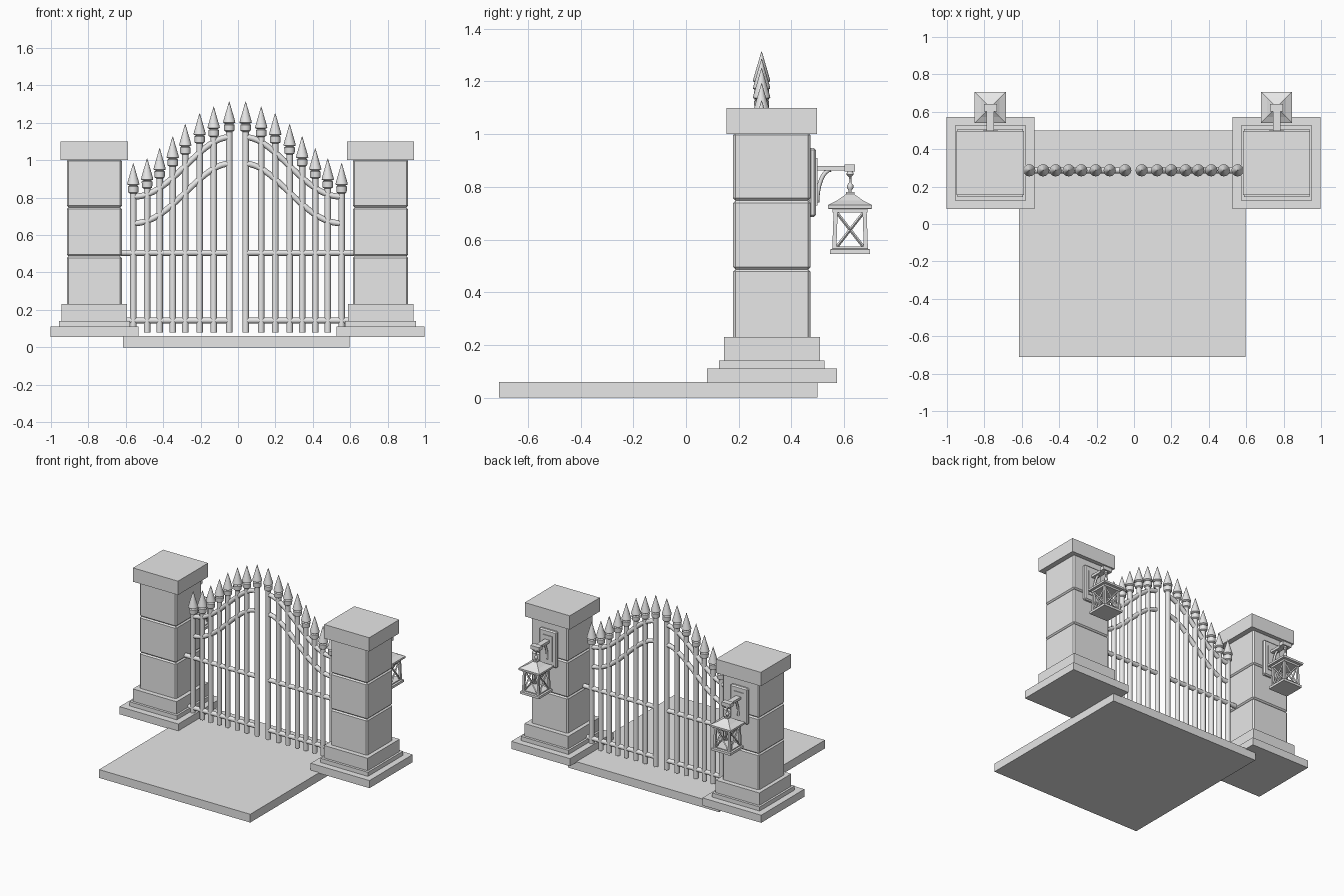
import bpy, bmesh, math
from mathutils import Vector, Matrix

cube = bpy.data.objects.get("Cube")
if cube:
    bpy.data.objects.remove(cube, do_unlink=True)

grey = bpy.data.materials.new("plain_grey")
grey.use_nodes = True
grey.diffuse_color = (0.8, 0.8, 0.8, 1)
grey.node_tree.nodes["Principled BSDF"].inputs["Base Color"].default_value = (0.8, 0.8, 0.8, 1)

MID = -0.003       # centre line between the pillars
PILLAR_X, PILLAR_Y = 0.765, 0.326
GATE_Y = 0.287
LAMP_Y = 0.623


def finish(name, bm, bevel=0, smooth=False):
    bmesh.ops.recalc_face_normals(bm, faces=bm.faces)
    mesh = bpy.data.meshes.new(name)
    bm.to_mesh(mesh)
    bm.free()
    mesh.materials.append(grey)
    if smooth:
        mesh.shade_smooth()
        mesh.set_sharp_from_angle(angle=math.radians(40))
    ob = bpy.data.objects.new(name, mesh)
    bpy.context.collection.objects.link(ob)
    if bevel:
        mod = ob.modifiers.new("Bevel", "BEVEL")
        mod.width, mod.segments = bevel, 1
    return ob


def add_box(bm, x, y, hx, hy, z0, z1):
    m = Matrix.Translation((x, y, (z0 + z1) / 2)) @ Matrix.Diagonal((2 * hx, 2 * hy, z1 - z0, 1))
    bmesh.ops.create_cube(bm, size=1, matrix=m)


def box(name, *dims, bevel=0):
    bm = bmesh.new()
    add_box(bm, *dims)
    return finish(name, bm, bevel)


def lathe(bm, x, y, profile, sides=12):
    """Stack rings of (radius, height); four sides give a square plan."""
    grow, turn = (math.sqrt(2), math.pi / 4) if sides == 4 else (1, 0)
    rings = []
    for r, z in profile:
        angles = [turn + math.tau * i / sides for i in range(sides)]
        rings.append([bm.verts.new((x + r * grow * math.cos(a), y + r * grow * math.sin(a), z))
                      for a in angles])
    for a, b in zip(rings, rings[1:]):
        for i in range(sides):
            j = (i + 1) % sides
            bm.faces.new((a[i], a[j], b[j], b[i]))
    bm.faces.new(rings[0][::-1])
    bm.faces.new(rings[-1])


def add_rod(bm, p, q, r, sides=10):
    p, q = Vector(p), Vector(q)
    rot = (q - p).to_track_quat('Z', 'Y').to_matrix().to_4x4()
    bmesh.ops.create_cone(bm, cap_ends=True, segments=sides, radius1=r, radius2=r,
                          depth=(q - p).length, matrix=Matrix.Translation((p + q) / 2) @ rot)


def tube(name, points, radius):
    cu = bpy.data.curves.new(name, "CURVE")
    cu.dimensions = "3D"
    cu.bevel_depth, cu.bevel_resolution, cu.use_fill_caps = radius, 2, True
    sp = cu.splines.new("POLY")
    sp.points.add(len(points) - 1)
    for pt, co in zip(sp.points, points):
        pt.co = (*co, 1)
    sp.use_smooth = True
    cu.materials.append(grey)
    ob = bpy.data.objects.new(name, cu)
    bpy.context.collection.objects.link(ob)
    bpy.ops.object.select_all(action="DESELECT")
    ob.select_set(True)
    bpy.context.view_layer.objects.active = ob
    bpy.ops.object.convert(target="MESH")


def pillar(side, cx):
    box(side + "_pillar_slab", cx, PILLAR_Y, 0.235, 0.247, 0.055, 0.11)
    box(side + "_pillar_step", cx, PILLAR_Y, 0.19, 0.2, 0.11, 0.14)
    box(side + "_pillar_plinth", cx, PILLAR_Y, 0.175, 0.182, 0.14, 0.23)
    for i, (z0, z1) in enumerate([(0.22, 0.487), (0.487, 0.748), (0.748, 1.005)]):
        box(f"{side}_pillar_block_{i + 1}", cx, PILLAR_Y, 0.147, 0.147, z0, z1, bevel=0.009)
    box(side + "_pillar_cap", cx, PILLAR_Y, 0.18, 0.172, 1.0, 1.1)


def lantern(side, cx):
    # Wall plate, arm and curved brace
    box(side + "_lantern_plate", cx, 0.48, 0.07, 0.014, 0.686, 0.947, bevel=0.008)
    box(side + "_lantern_inner_plate", cx, 0.49, 0.04, 0.009, 0.73, 0.91)
    box(side + "_lantern_arm", cx, 0.565, 0.02, 0.075, 0.862, 0.88)
    box(side + "_lantern_arm_end", cx, 0.622, 0.035, 0.02, 0.858, 0.885)
    arc = [math.pi / 2 * i / 8 for i in range(9)]
    tube(side + "_lantern_brace",
         [(cx, 0.55 - 0.052 * math.cos(a), 0.74 + 0.125 * math.sin(a)) for a in arc], 0.008)

    # Hanging hook and links
    bm = bmesh.new()
    lathe(bm, cx, LAMP_Y, [(0.006, 0.865), (0.013, 0.853), (0.013, 0.846), (0.005, 0.838),
                           (0.005, 0.815), (0.012, 0.806), (0.012, 0.795), (0.006, 0.787),
                           (0.006, 0.77)], 8)
    finish(side + "_lantern_hook", bm, smooth=True)

    # Roof with concave slopes and a small top block
    bm = bmesh.new()
    lathe(bm, cx, LAMP_Y, [(0.066, 0.702), (0.066, 0.715), (0.083, 0.717), (0.084, 0.731),
                           (0.05, 0.748), (0.03, 0.762), (0.016, 0.772), (0.016, 0.78)], 4)
    finish(side + "_lantern_roof", bm)

    # Tapered posts and crossed bars on all four faces
    bm = bmesh.new()
    top, low, zt, zb = 0.055, 0.06, 0.708, 0.56
    for k in range(4):
        turn = Matrix.Rotation(k * math.pi / 2, 3, 'Z')
        at = lambda x, y, z: turn @ Vector((x, y, z)) + Vector((cx, LAMP_Y, 0))
        add_rod(bm, at(low, low, zb), at(top, top, zt), 0.011, 4)
        add_rod(bm, at(-low, low, zb), at(top, top, zt), 0.006, 4)
        add_rod(bm, at(low, low, zb), at(-top, top, zt), 0.006, 4)
    finish(side + "_lantern_frame", bm)
    bm = bmesh.new()
    lathe(bm, cx, LAMP_Y, [(0.076, 0.545), (0.076, 0.562), (0.066, 0.566), (0.066, 0.573)], 4)
    finish(side + "_lantern_base", bm)


# Distance of each gate bar from the centre line, and its tip height
BARS = [(0.557, 0.984), (0.483, 1.01), (0.416, 1.064), (0.346, 1.128),
        (0.279, 1.193), (0.202, 1.251), (0.127, 1.286), (0.044, 1.314)]


def gate_leaf(side, s):
    # Upright bars with collar and spear tip
    bm = bmesh.new()
    for d, tip in BARS:
        lathe(bm, MID + s * d, GATE_Y,
              [(0.0175, 0.078), (0.0175, tip - 0.162), (0.027, tip - 0.156), (0.029, tip - 0.125),
               (0.02, tip - 0.12), (0.033, tip - 0.113), (0.031, tip - 0.103), (0.001, tip)])
    finish(side + "_gate_bars", bm, smooth=True)

    # Straight rails
    bm = bmesh.new()
    for z, end in [(0.143, 0.6), (0.505, 0.622)]:
        add_rod(bm, (MID + s * 0.044, GATE_Y, z), (MID + s * end, GATE_Y, z), 0.016, 12)
    finish(side + "_gate_straight_rails", bm, smooth=True)

    # Sweeping rails that follow the tips
    outer, inner = BARS[0][0], BARS[-1][0]
    for label, z0 in [("lower", 0.663), ("upper", 0.805)]:
        points = []
        for i in range(25):
            t = i / 24
            u = t ** 1.1
            points.append((MID + s * (outer + (inner - outer) * t), GATE_Y,
                           z0 + 0.318 * u * u * (3 - 2 * u)))
        tube(f"{side}_gate_{label}_curved_rail", points, 0.016)


box("ground_slab", -0.01, -0.105, 0.605, 0.605, 0, 0.06)
for side, s in [("left", 1), ("right", -1)]:
    pillar(side, MID + s * PILLAR_X)
    lantern(side, MID + s * PILLAR_X)
    gate_leaf(side, s)
